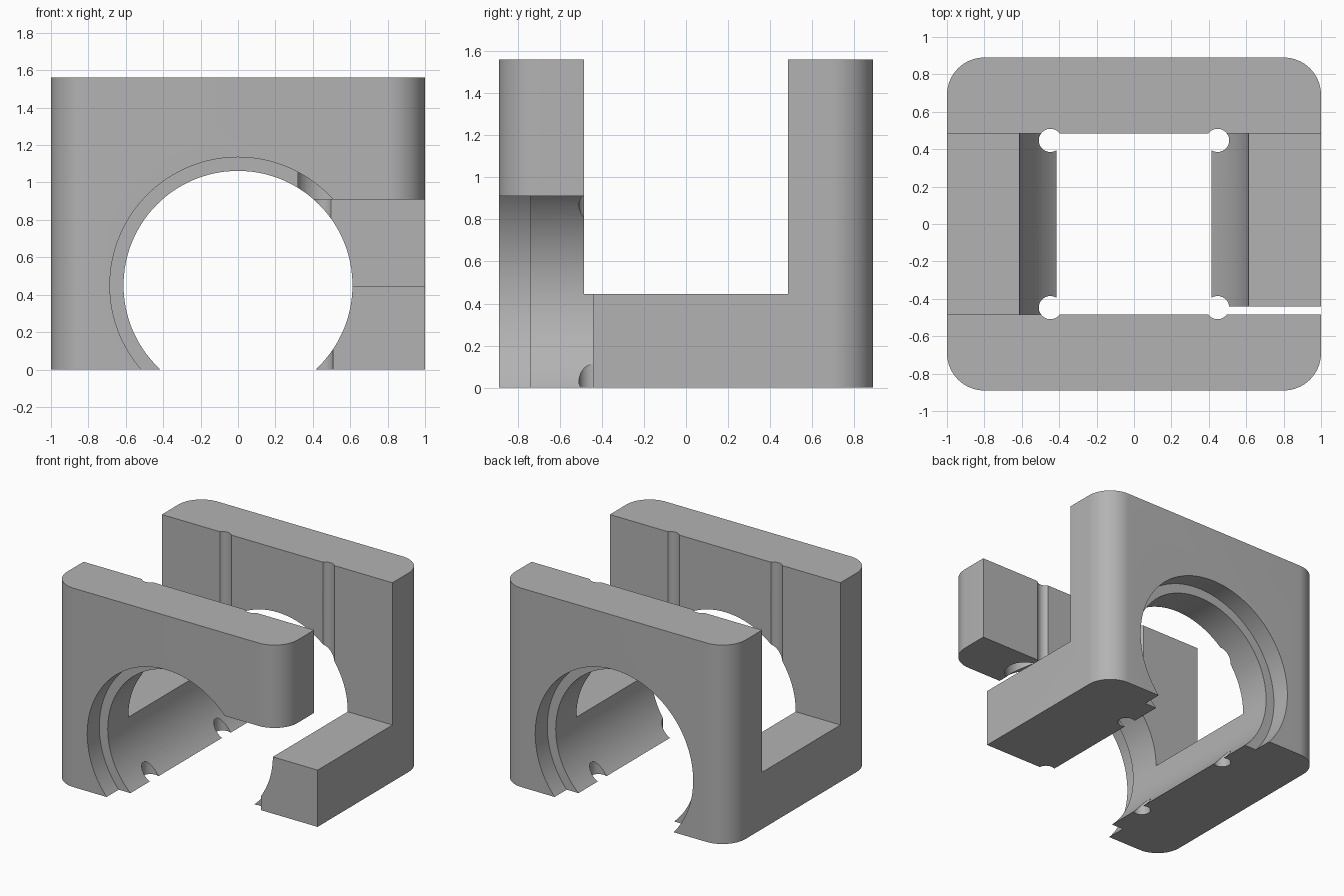
import bpy, bmesh, math
from mathutils import Matrix, Vector

if "Cube" in bpy.data.objects:
    bpy.data.objects.remove(bpy.data.objects["Cube"])

WIDTH, DEPTH, HEIGHT = 2.0, 1.78, 1.56
CORNER = 0.2
WALL = 0.485          # inner face of each end wall
FLOOR = 0.445         # top of the low side rails
BORE_Z = 0.45

grey = bpy.data.materials.new("plain_grey")
grey.use_nodes = True
colour = (0.45, 0.45, 0.45, 1)
grey.diffuse_color = colour
grey.node_tree.nodes["Principled BSDF"].inputs["Base Color"].default_value = colour


def make_object(name, bm):
    mesh = bpy.data.meshes.new(name)
    bm.to_mesh(mesh)
    bm.free()
    mesh.materials.append(grey)
    obj = bpy.data.objects.new(name, mesh)
    bpy.context.collection.objects.link(obj)
    return obj


def box(name, low, high):
    low, high = Vector(low), Vector(high)
    bm = bmesh.new()
    bmesh.ops.create_cube(bm, size=1, matrix=Matrix.Translation((low + high) / 2)
                          @ Matrix.Diagonal((*(high - low), 1)))
    return make_object(name, bm)


def cylinder(name, radius, length, centre, axis="Z", sides=48):
    turn = Matrix.Rotation(math.pi / 2, 4, "X") if axis == "Y" else Matrix()
    bm = bmesh.new()
    bmesh.ops.create_cone(bm, cap_ends=True, segments=sides, radius1=radius, radius2=radius,
                          depth=length, matrix=Matrix.Translation(centre) @ turn)
    return make_object(name, bm)


# Block with rounded upright corners
block = box("clamp_block", (-WIDTH / 2, -DEPTH / 2, 0), (WIDTH / 2, DEPTH / 2, HEIGHT))
bm = bmesh.new()
bm.from_mesh(block.data)
upright = [e for e in bm.edges if abs(e.verts[0].co.z - e.verts[1].co.z) > 1]
bmesh.ops.bevel(bm, geom=upright, offset=CORNER, segments=16, profile=0.5, affect="EDGES")
bm.to_mesh(block.data)
bm.free()

# Channel across the block and the open front corner
cutters = [
    box("channel_cutter", (-2, -WALL, FLOOR), (2, WALL, 3)),
    box("corner_cutter", (0, -2, -1), (2, -0.442, 0.91)),
]

# Main bore, with a wider recess at each end
cutters.append(cylinder("bore_cutter", 0.612, 4, (0, 0, BORE_Z), "Y", 128))
for side in (-1, 1):
    cutters.append(cylinder("recess_cutter", 0.685, 1, (0, side * 1.24, BORE_Z), "Y", 128))

# Relief holes in the inner corners
for x in (-0.447, 0.447):
    for y in (-0.447, 0.447):
        cutters.append(cylinder("relief_cutter", 0.062, 4, (x, y, 1)))

# Blind hole in the underside of the overhang
cutters.append(cylinder("blind_hole_cutter", 0.142, 0.6, (0.45, -0.68, 0.9)))

for cutter in cutters:
    cutter.hide_render = True
    mod = block.modifiers.new(cutter.name, "BOOLEAN")
    mod.operation, mod.solver, mod.object = "DIFFERENCE", "EXACT", cutter

# Bake the cuts and remove the cutters
bpy.context.view_layer.update()
result = bpy.data.meshes.new_from_object(block.evaluated_get(bpy.context.evaluated_depsgraph_get()))
block.modifiers.clear()
block.data = result
result.name = "clamp_block"
for cutter in cutters:
    bpy.data.objects.remove(cutter)

for obj in bpy.context.selected_objects:
    obj.select_set(False)
block.select_set(True)
bpy.context.view_layer.objects.active = block
bpy.ops.object.shade_smooth_by_angle(angle=math.radians(30))
